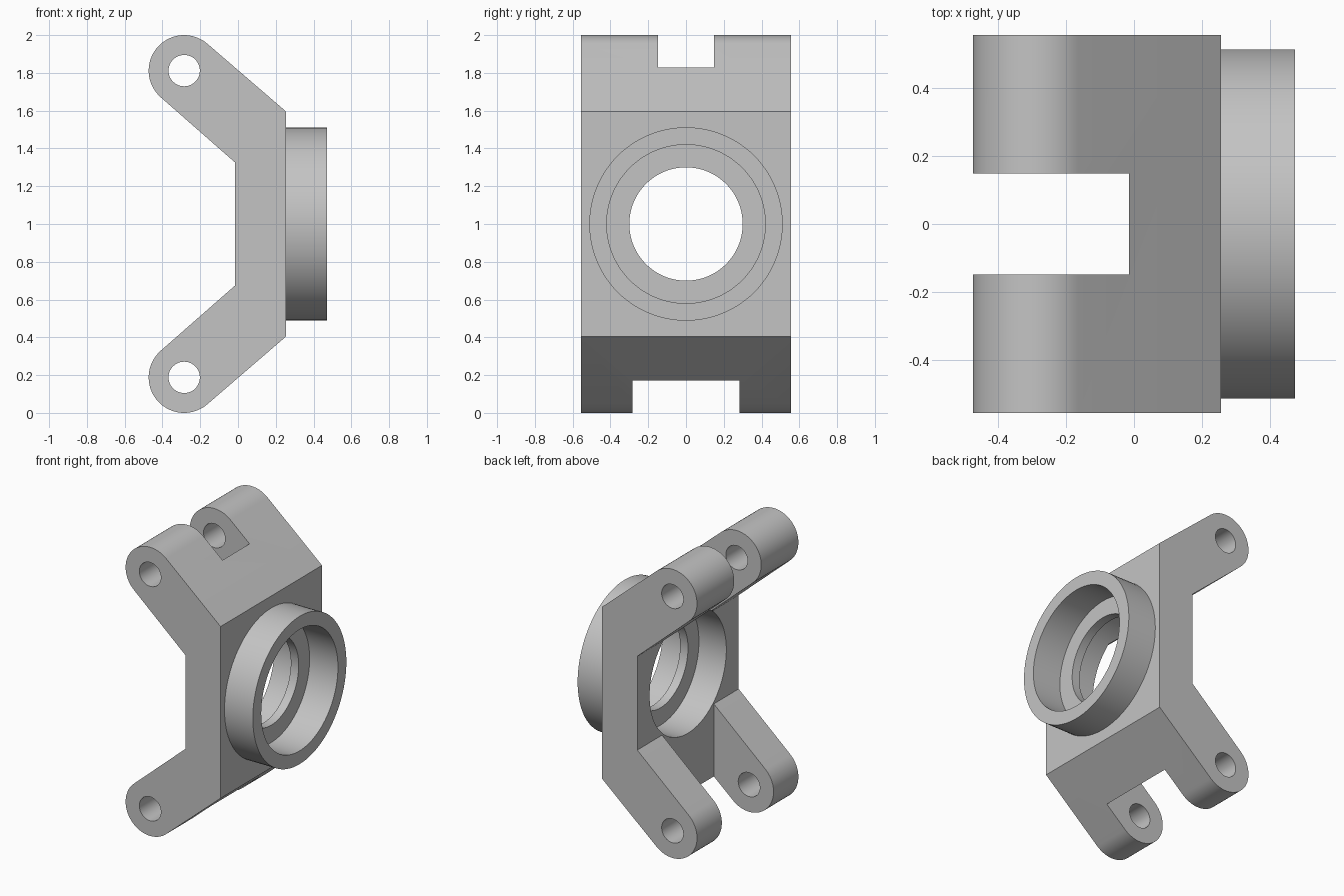
import bpy, bmesh
from math import pi, radians, asin, atan2, hypot, cos, sin
from mathutils import Matrix, Vector

cube = bpy.data.objects.get("Cube")
if cube:
    bpy.data.objects.remove(cube, do_unlink=True)

grey = bpy.data.materials.new("plain grey")
grey.use_nodes = True
grey.diffuse_color = (0.55, 0.55, 0.55, 1)
grey.node_tree.nodes["Principled BSDF"].inputs["Base Color"].default_value = grey.diffuse_color

BACK, FRONT, RIM = -0.015, 0.255, 0.472   # plate faces and collar rim along x
HALF = 0.555                              # half width along y
EYE, EYE_R, PIN_R = Vector((-0.285, 0.812)), 0.188, 0.083


def make(name, bm):
    bmesh.ops.recalc_face_normals(bm, faces=bm.faces)
    mesh = bpy.data.meshes.new(name)
    bm.to_mesh(mesh)
    bm.free()
    mesh.materials.append(grey)
    obj = bpy.data.objects.new(name, mesh)
    bpy.context.collection.objects.link(obj)
    return obj


def cylinder(name, radius, start, end, axis="X", x=0, z=1, sides=96):
    bm = bmesh.new()
    bmesh.ops.create_cone(bm, cap_ends=True, segments=sides, radius1=radius,
                          radius2=radius, depth=end - start)
    mid = (start + end) / 2
    if axis == "X":
        place = Matrix.Translation((mid, 0, z)) @ Matrix.Rotation(pi / 2, 4, "Y")
    else:
        place = Matrix.Translation((x, mid, z)) @ Matrix.Rotation(pi / 2, 4, "X")
    bm.transform(place)
    return make(name, bm)


def box(name, low, high):
    bm = bmesh.new()
    bmesh.ops.create_cube(bm, size=1)
    low, high = Vector(low), Vector(high)
    bm.transform(Matrix.Translation((low + high) / 2) @ Matrix.Diagonal((high - low).to_4d()))
    return make(name, bm)


def cut(obj, cutter):
    mod = obj.modifiers.new("cut", "BOOLEAN")
    mod.operation, mod.solver, mod.object = "DIFFERENCE", "EXACT", cutter
    cutter.hide_render = True
    bpy.context.view_layer.objects.active = obj
    bpy.ops.object.modifier_apply(modifier=mod.name)
    bpy.data.objects.remove(cutter, do_unlink=True)


def smooth(obj):
    bpy.ops.object.select_all(action="DESELECT")
    obj.select_set(True)
    bpy.context.view_layer.objects.active = obj
    bpy.ops.object.shade_smooth_by_angle(angle=radians(30))


def tangent_angle(point, side):
    # Angle around the eye where a line from the point touches it
    d = EYE - Vector(point)
    line = atan2(d.y, d.x) + side * asin(EYE_R / d.length)
    return line + side * pi / 2


# Side profile: upright plate with two angled arms ending in round eyes
outer, inner = (FRONT, 0.595), (BACK, 0.325)
a0, a1 = tangent_angle(outer, -1), tangent_angle(inner, 1)
while a1 < a0:
    a1 += 2 * pi
steps = 32
arc = [(EYE.x + EYE_R * cos(a0 + (a1 - a0) * i / steps),
        EYE.y + EYE_R * sin(a0 + (a1 - a0) * i / steps)) for i in range(steps + 1)]
upper = [outer] + arc + [inner]
profile = upper + [(x, -z) for x, z in reversed(upper)]

bm = bmesh.new()
face = bm.faces.new([bm.verts.new((x, -HALF, z + 1)) for x, z in profile])
extruded = bmesh.ops.extrude_face_region(bm, geom=[face])["geom"]
bmesh.ops.translate(bm, vec=(0, 2 * HALF, 0),
                    verts=[v for v in extruded if isinstance(v, bmesh.types.BMVert)])
body = make("carrier_body", bm)

# Pin holes through both pairs of eyes
for side in (1, -1):
    cut(body, cylinder("pin_cutter", PIN_R, -1, 1, "Y", EYE.x, 1 + side * EYE.y, 48))

# Fork slots, narrow above and wide below
cut(body, box("upper_slot_cutter", (-1, -0.148, 1.1), (BACK, 0.148, 2.2)))
cut(body, box("lower_slot_cutter", (-1, -0.283, -0.2), (BACK, 0.283, 0.9)))

# Through bore and rear bearing seat, leaving a thin lip
cut(body, cylinder("bore_cutter", 0.3, -1, 1))
cut(body, cylinder("seat_cutter", 0.42, -0.8, 0.195))
smooth(body)

# Front bearing collar
collar = cylinder("bearing_collar", 0.512, FRONT, RIM)
cut(collar, cylinder("collar_cutter", 0.42, 0, 1))
smooth(collar)
